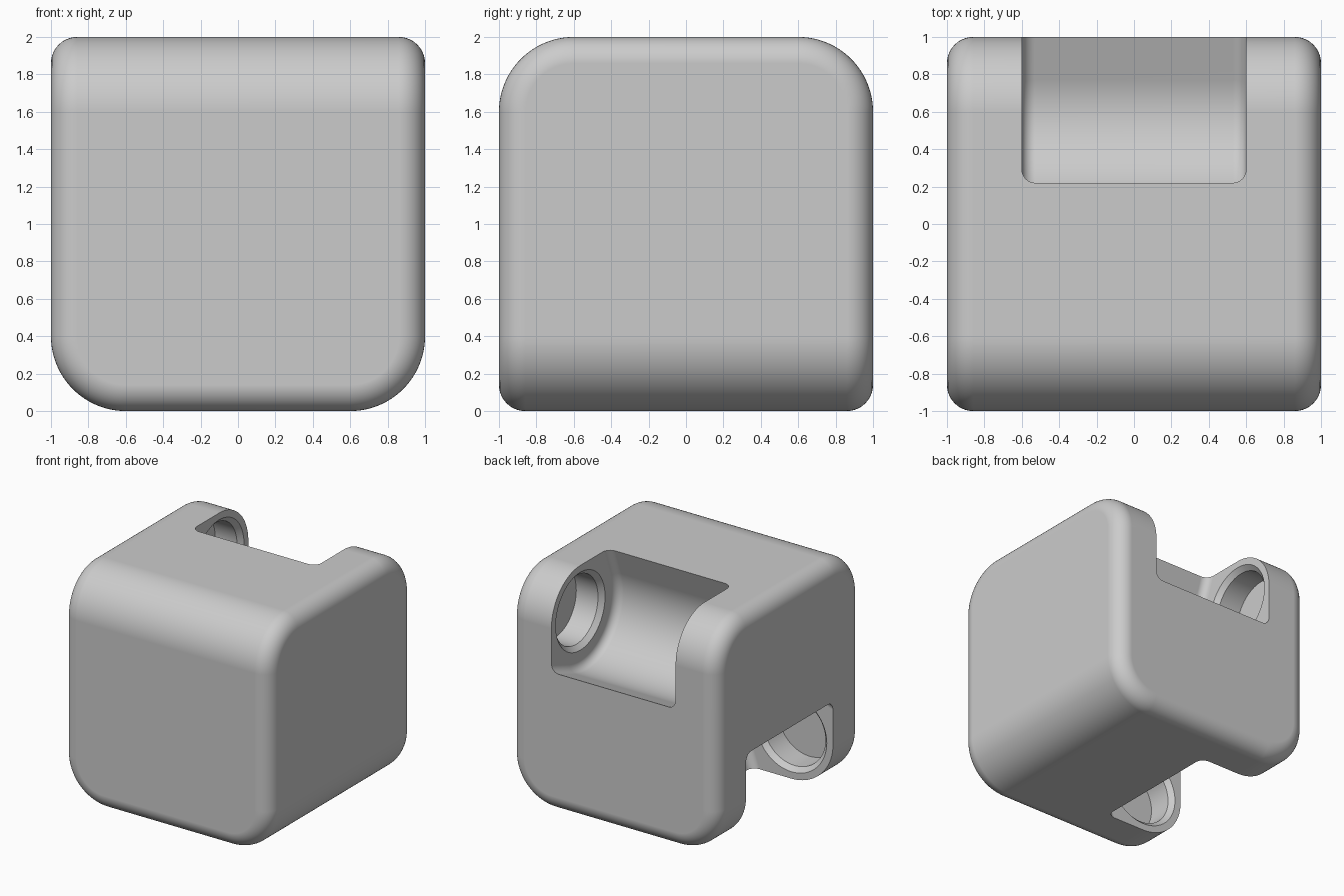
import bpy, bmesh
from math import sin, cos, tan, radians, tau
from mathutils import Matrix, Vector

BIG, SMALL = 0.4, 0.14            # edge rounding radii
PIVOT = Vector((0, 0.6, 1.6))     # centre of the rear hinge slot
HALF = 0.6                        # half width of a slot
SLOT_R, FLARE = 0.494, radians(20)

if "Cube" in bpy.data.objects:
    bpy.data.objects.remove(bpy.data.objects["Cube"], do_unlink=True)

grey = bpy.data.materials.new("plain grey")
grey.use_nodes = True
grey.diffuse_color = (0.6, 0.6, 0.6, 1)
grey.node_tree.nodes["Principled BSDF"].inputs["Base Color"].default_value = grey.diffuse_color


def make_object(name, bm):
    bmesh.ops.recalc_face_normals(bm, faces=bm.faces)
    mesh = bpy.data.meshes.new(name)
    bm.to_mesh(mesh)
    bm.free()
    mesh.materials.append(grey)
    obj = bpy.data.objects.new(name, mesh)
    bpy.context.collection.objects.link(obj)
    return obj


def bevel(bm, edges, radius, segments):
    bmesh.ops.bevel(bm, geom=edges, offset=radius, segments=segments,
                    profile=0.5, affect='EDGES', clamp_overlap=False)


def rounded_block():
    bm = bmesh.new()
    bmesh.ops.create_cube(bm, size=2, matrix=Matrix.Translation((0, 0, 1)))
    # wide rounding: top edges along x, bottom edges along y
    wide = []
    for e in bm.edges:
        mid = (e.verts[0].co + e.verts[1].co) / 2
        if (mid.z > 1.5 and abs(mid.x) < 0.1) or (mid.z < 0.5 and abs(mid.y) < 0.1):
            wide.append(e)
    bevel(bm, wide, BIG, 24)
    # narrow rounding along every remaining sharp chain
    bevel(bm, [e for e in bm.edges if e.calc_face_angle(0) > 1], SMALL, 10)
    return make_object("rounded_block", bm)


def slot_cutter():
    # round-bottomed slot that flares open toward the corner
    steps = 40
    start, end = radians(180) - FLARE, radians(270) + FLARE
    points = [(SLOT_R * cos(start + (end - start) * i / steps),
               SLOT_R * sin(start + (end - start) * i / steps)) for i in range(steps + 1)]
    reach = 0.8
    first, last = points[0], points[-1]
    points.insert(0, (first[0] + reach * sin(FLARE), first[1] + reach * cos(FLARE)))
    points.append((last[0] + reach * cos(FLARE), last[1] + reach * sin(FLARE)))
    bm = bmesh.new()
    cap = bm.faces.new([bm.verts.new(PIVOT + Vector((-HALF, y, z))) for y, z in points])
    side = bmesh.ops.extrude_face_region(bm, geom=[cap], use_keep_orig=True)
    moved = [g for g in side["geom"] if isinstance(g, bmesh.types.BMVert)]
    bmesh.ops.translate(bm, verts=moved, vec=(2 * HALF, 0, 0))
    bmesh.ops.recalc_face_normals(bm, faces=bm.faces)
    rims = [e for e in bm.edges if abs(e.verts[0].co.x - e.verts[1].co.x) < 0.01]
    bevel(bm, rims, 0.07, 6)
    return make_object("slot_cutter", bm)


def socket_cutter():
    # chamfered blind holes in both ears, turned around the hinge axis
    half = [(0.85, 0), (0.85, 0.30), (0.64, 0.30), (0.58, 0.36)]
    profile = half + [(-x, r) for x, r in reversed(half)]
    bm = bmesh.new()
    verts = [bm.verts.new(PIVOT + Vector((x, r, 0))) for x, r in profile]
    edges = [bm.edges.new(pair) for pair in zip(verts, verts[1:])]
    bmesh.ops.spin(bm, geom=verts + edges, cent=PIVOT, axis=(1, 0, 0),
                   angle=tau, steps=64, use_duplicate=False)
    bmesh.ops.remove_doubles(bm, verts=bm.verts, dist=0.0005)
    return make_object("socket_cutter", bm)


def apply_modifier(obj, mod):
    bpy.context.view_layer.objects.active = obj
    bpy.ops.object.modifier_apply(modifier=mod.name)


block = rounded_block()
# the second hinge sits on the lower side, turned a half turn about a diagonal
turn = Matrix(((0, -1, 0, 0), (-1, 0, 0, 0), (0, 0, -1, 2), (0, 0, 0, 1)))
for placement in (Matrix.Identity(4), turn):
    for build in (slot_cutter, socket_cutter):
        cutter = build()
        cutter.data.transform(placement)
        cutter.hide_render = True
        mod = block.modifiers.new("cut", 'BOOLEAN')
        mod.operation, mod.solver, mod.object = 'DIFFERENCE', 'EXACT', cutter
        apply_modifier(block, mod)
        bpy.data.objects.remove(cutter, do_unlink=True)

# smooth shading with crisp cut edges and flat faces
bpy.ops.object.select_all(action='DESELECT')
block.select_set(True)
bpy.context.view_layer.objects.active = block
bpy.ops.object.shade_smooth_by_angle(angle=radians(25))
normals = block.modifiers.new("flat_faces", 'WEIGHTED_NORMAL')
normals.keep_sharp = True
